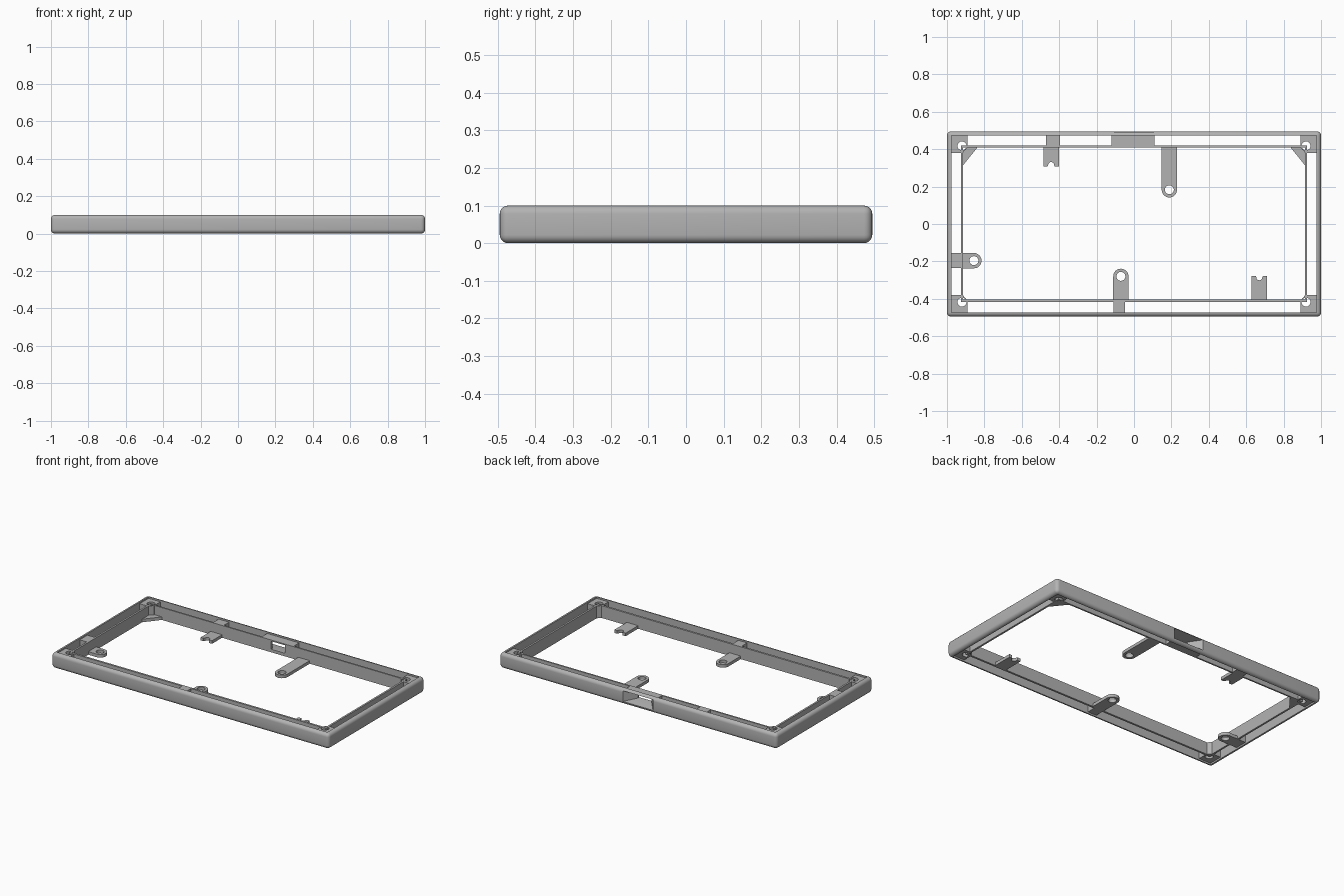
import bpy
import bmesh
from math import cos, sin, pi
from mathutils import Matrix, Vector

old = bpy.data.objects.get("Cube")
if old:
    bpy.data.objects.remove(old, do_unlink=True)

grey = bpy.data.materials.new("plain_grey")
grey.use_nodes = True
grey.diffuse_color = (0.45, 0.45, 0.45, 1)
grey.node_tree.nodes["Principled BSDF"].inputs["Base Color"].default_value = (0.45, 0.45, 0.45, 1)

LOW, HIGH = 0.01, 0.09          # inner frame height range
TAB_LOW, TAB_HIGH = 0.01, 0.03  # mounting tab height range
HOLE = 0.024


def add_object(name, mesh):
    ob = bpy.data.objects.new(name, mesh)
    bpy.context.collection.objects.link(ob)
    mesh.materials.clear()
    mesh.materials.append(grey)
    return ob


def from_bmesh(name, bm):
    bmesh.ops.recalc_face_normals(bm, faces=bm.faces)
    mesh = bpy.data.meshes.new(name)
    bm.to_mesh(mesh)
    bm.free()
    return add_object(name, mesh)


def box(name, x0, x1, y0, y1, z0, z1, bevel=0):
    bm = bmesh.new()
    bmesh.ops.create_cube(bm, size=1)
    bm.transform(Matrix.Translation(((x0 + x1) / 2, (y0 + y1) / 2, (z0 + z1) / 2))
                 @ Matrix.Diagonal((x1 - x0, y1 - y0, z1 - z0, 1)))
    if bevel:
        bmesh.ops.bevel(bm, geom=bm.edges[:], offset=bevel, segments=5,
                        profile=0.5, affect='EDGES')
    return from_bmesh(name, bm)


def bake(ob):
    graph = bpy.context.evaluated_depsgraph_get()
    mesh = bpy.data.meshes.new_from_object(ob.evaluated_get(graph))
    ob.modifiers.clear()
    ob.data = mesh


def cut(ob, cutter):
    mod = ob.modifiers.new("cut", 'BOOLEAN')
    mod.operation = 'DIFFERENCE'
    mod.solver = 'EXACT'
    mod.object = cutter
    bake(ob)


def plate(name, outlines, z0, z1):
    """Filled flat outline with optional holes, extruded between two heights."""
    curve = bpy.data.curves.new(name, 'CURVE')
    curve.dimensions = '2D'
    curve.fill_mode = 'BOTH'
    curve.extrude = (z1 - z0) / 2
    for points in outlines:
        spline = curve.splines.new('POLY')
        spline.points.add(len(points) - 1)
        for p, (x, y) in zip(spline.points, points):
            p.co = (x, y, 0, 1)
        spline.use_cyclic_u = True
    temp = bpy.data.objects.new(name + "_curve", curve)
    bpy.context.collection.objects.link(temp)
    graph = bpy.context.evaluated_depsgraph_get()
    mesh = bpy.data.meshes.new_from_object(temp.evaluated_get(graph))
    bpy.data.objects.remove(temp, do_unlink=True)
    mesh.transform(Matrix.Translation((0, 0, (z0 + z1) / 2)))
    bm = bmesh.new()
    bm.from_mesh(mesh)
    bmesh.ops.remove_doubles(bm, verts=bm.verts, dist=0.0001)
    return from_bmesh(name, bm)


def arc(cx, cy, r, a0, a1, n):
    return [(cx + r * cos(a0 + (a1 - a0) * i / n), cy + r * sin(a0 + (a1 - a0) * i / n))
            for i in range(n + 1)]


def circle(cx, cy, r):
    return arc(cx, cy, r, 0, 2 * pi, 24)[:-1]


def rect(x0, x1, y0, y1):
    return [(x0, y0), (x1, y0), (x1, y1), (x0, y1)]


def tab(name, x, y, angle, length, notched=False):
    """Tab growing from a wall point along an angle."""
    w = 0.041
    if notched:
        end = [(length, -w), (length, -0.02)]
        end += arc(length - 0.008, 0, 0.016, -pi / 2, -3 * pi / 2, 10)
        end += [(length, 0.02), (length, w)]
        shapes = [[(0, -w)] + end + [(0, w)]]
    else:
        c = length - w
        shapes = [[(0, -w)] + arc(c, 0, w, -pi / 2, pi / 2, 16) + [(0, w)],
                  circle(c, 0, HOLE)]
    turn = Matrix.Rotation(angle, 2)
    placed = [[tuple(turn @ Vector(p) + Vector((x, y))) for p in s] for s in shapes]
    return plate(name, placed, TAB_LOW, TAB_HIGH)


# Flared port opening used as a cutter
bm = bmesh.new()
rings = []
for y, x0, x1, z0, z1 in ((0.52, -0.13, 0.13, 0.015, 0.09),
                          (0.425, -0.05, 0.05, 0.03, 0.082),
                          (0.38, -0.05, 0.05, 0.03, 0.082)):
    rings.append([bm.verts.new((x, y, z)) for x, z in rect(x0, x1, z0, z1)])
for a, b in zip(rings, rings[1:]):
    for i in range(4):
        j = (i + 1) % 4
        bm.faces.new((a[i], a[j], b[j], b[i]))
bm.faces.new(rings[0])
bm.faces.new(rings[-1])
port_cutter = from_bmesh("port_cutter", bm)

# Rounded outer frame
outer_frame = box("outer_frame", -1, 1, -0.495, 0.495, 0, 0.1, bevel=0.022)
opening = box("opening_cutter", -0.975, 0.975, -0.472, 0.472, -0.1, 0.2)
cut(outer_frame, opening)
cut(outer_frame, port_cutter)

# Thin inner frame
inner_frame = plate("inner_frame", [rect(-0.925, 0.925, -0.418, 0.42),
                                    rect(-0.913, 0.913, -0.405, 0.41)], LOW, HIGH)
cut(inner_frame, port_cutter)

# Port housing between the frames
port_housing = box("port_housing", -0.12, 0.11, 0.415, 0.474, LOW, HIGH)
cut(port_housing, port_cutter)
for helper in (opening, port_cutter):
    bpy.data.objects.remove(helper, do_unlink=True)

# Corner screw posts, with gussets at the back
for sx, side in ((1, "left"), (-1, "right")):
    for sy, end in ((1, "back"), (-1, "front")):
        outline = [(0.977, 0.474), (0.89, 0.474), (0.89, 0.408), (0.916, 0.38), (0.977, 0.38)]
        plate(f"{end}_{side}_screw_post",
              [[(sx * x, sy * y) for x, y in outline],
               circle(sx * 0.92, sy * 0.418, HOLE)], LOW, HIGH)
    plate(f"{side}_gusset", [[(sx * 0.917, 0.31), (sx * 0.917, 0.38), (sx * 0.89, 0.412),
                              (sx * 0.835, 0.412)]], TAB_LOW, TAB_HIGH)

# Bridges joining the two frames
box("back_bridge", -0.47, -0.395, 0.415, 0.474, LOW, HIGH)
box("front_bridge", -0.11, -0.047, -0.474, -0.41, LOW, HIGH)
box("side_bridge", -0.977, -0.917, -0.236, -0.156, LOW, HIGH)

# Mounting tabs
tab("back_notched_tab", -0.443, 0.415, -pi / 2, 0.108, notched=True)
tab("back_long_tab", 0.189, 0.415, -pi / 2, 0.273)
tab("side_tab", -0.92, -0.196, 0, 0.105)
tab("front_tab", -0.07, -0.41, pi / 2, 0.171)
tab("front_notched_tab", 0.67, -0.41, pi / 2, 0.133, notched=True)

# Smooth the rounded edges only
bpy.ops.object.select_all(action='DESELECT')
for ob in bpy.context.scene.objects:
    if ob.type == 'MESH' and ob.data.materials and ob.data.materials[0] == grey:
        ob.select_set(True)
        bpy.context.view_layer.objects.active = ob
bpy.ops.object.shade_smooth_by_angle(angle=0.6)
